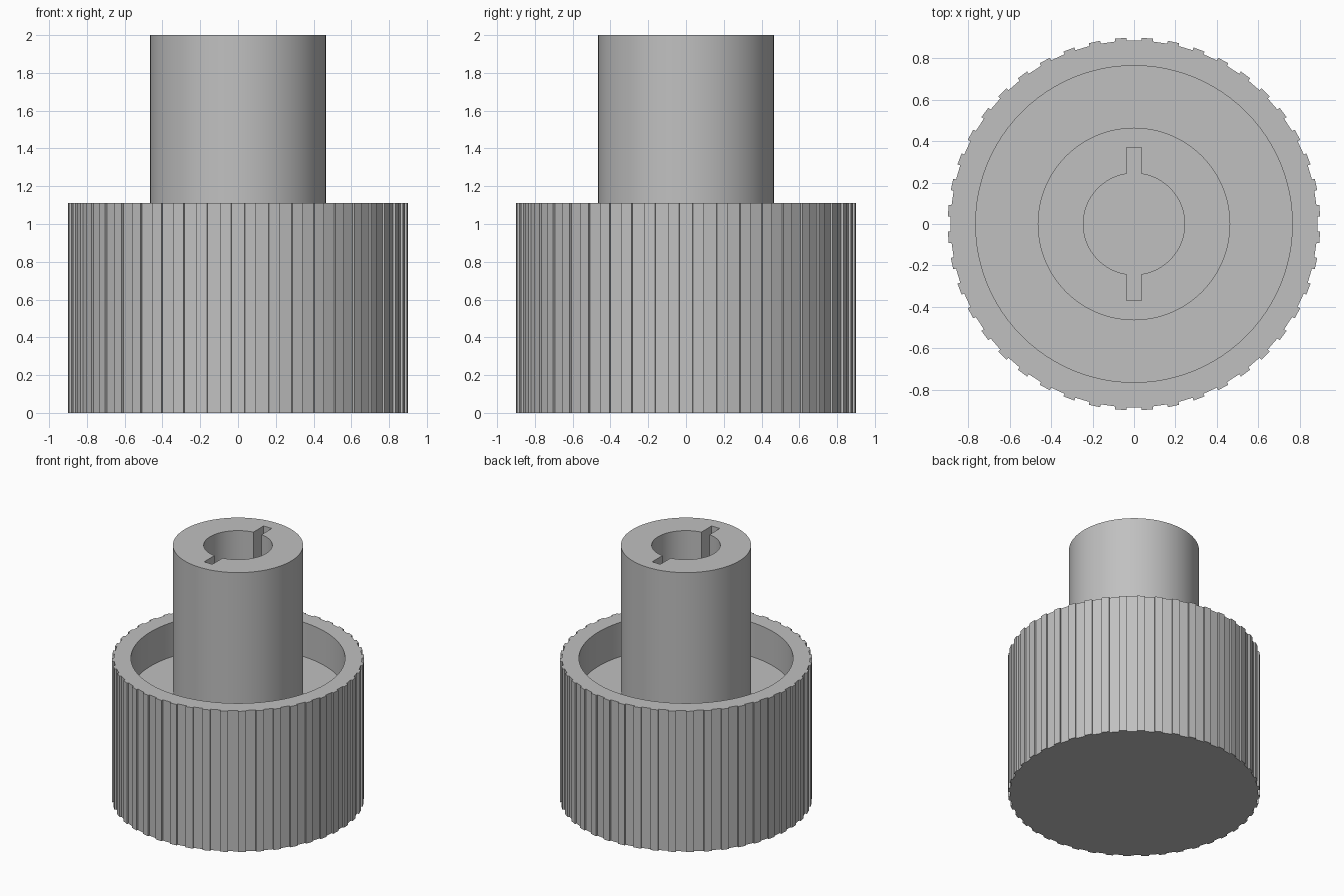
import bpy, bmesh
from math import sin, cos, asin, pi, radians

if "Cube" in bpy.data.objects:
    bpy.data.objects.remove(bpy.data.objects["Cube"], do_unlink=True)

GREY = 0.53
grey = bpy.data.materials.new("plain grey")
grey.use_nodes = True
grey.diffuse_color = (GREY, GREY, GREY, 1)
grey.node_tree.nodes["Principled BSDF"].inputs["Base Color"].default_value = (GREY, GREY, GREY, 1)

# Main sizes
RIM_Z, FLOOR_Z, TOP_Z = 1.11, 0.84, 2.0
RIDGE_R, GROOVE_R, RECESS_R = 0.90, 0.886, 0.765
SHAFT_R, BORE_R = 0.465, 0.245
KEY_HALF, KEY_END = 0.036, 0.37
RIDGES = 44


def polar(r, a):
    return (r * cos(a), r * sin(a))


def circle(r, n=96):
    return [polar(r, 2 * pi * i / n) for i in range(n)]


def prism(name, outline, z0, z1):
    """Closed upright solid from a flat outline."""
    bm = bmesh.new()
    base = bm.faces.new([bm.verts.new((x, y, z0)) for x, y in outline])
    new = bmesh.ops.extrude_face_region(bm, geom=[base])["geom"]
    top = [v for v in new if isinstance(v, bmesh.types.BMVert)]
    bmesh.ops.translate(bm, verts=top, vec=(0, 0, z1 - z0))
    bmesh.ops.recalc_face_normals(bm, faces=bm.faces)
    mesh = bpy.data.meshes.new(name)
    bm.to_mesh(mesh)
    bm.free()
    mesh.materials.append(grey)
    obj = bpy.data.objects.new(name, mesh)
    bpy.context.collection.objects.link(obj)
    return obj


def activate(obj):
    bpy.ops.object.select_all(action="DESELECT")
    obj.select_set(True)
    bpy.context.view_layer.objects.active = obj


def cut(obj, cutter):
    mod = obj.modifiers.new("cut", "BOOLEAN")
    mod.operation = "DIFFERENCE"
    mod.solver = "EXACT"
    mod.object = cutter
    activate(obj)
    bpy.ops.object.modifier_apply(modifier=mod.name)
    bpy.data.objects.remove(cutter, do_unlink=True)


# Grip: ring of shallow ridges with radial walls
pitch = 2 * pi / RIDGES
half = radians(1.8)
grip_outline = []
for i in range(RIDGES):
    mid = (i + 0.5) * pitch
    grip_outline += [polar(GROOVE_R, mid - half), polar(RIDGE_R, mid - half),
                     polar(RIDGE_R, mid + half), polar(GROOVE_R, mid + half)]
grip = prism("ridged_grip", grip_outline, 0, RIM_Z)
cut(grip, prism("recess_cutter", circle(RECESS_R), FLOOR_Z, RIM_Z + 0.2))

# Bore outline: round hole with a key slot at the front and back
slot = asin(KEY_HALF / BORE_R)
STEPS = 40
bore = []
for side in (1, -1):
    start = -side * pi / 2 + slot
    bore += [polar(BORE_R, start + (pi - 2 * slot) * i / STEPS) for i in range(STEPS + 1)]
    bore += [(side * KEY_HALF, side * KEY_END), (-side * KEY_HALF, side * KEY_END)]

# Shaft rising from the recess floor
shaft = prism("hollow_shaft", circle(SHAFT_R), FLOOR_Z - 0.02, TOP_Z)
cut(shaft, prism("bore_cutter", bore, FLOOR_Z - 0.2, TOP_Z + 0.2))

for part in (grip, shaft):
    activate(part)
    bpy.ops.object.shade_smooth_by_angle(angle=radians(20 if part is shaft else 4))
